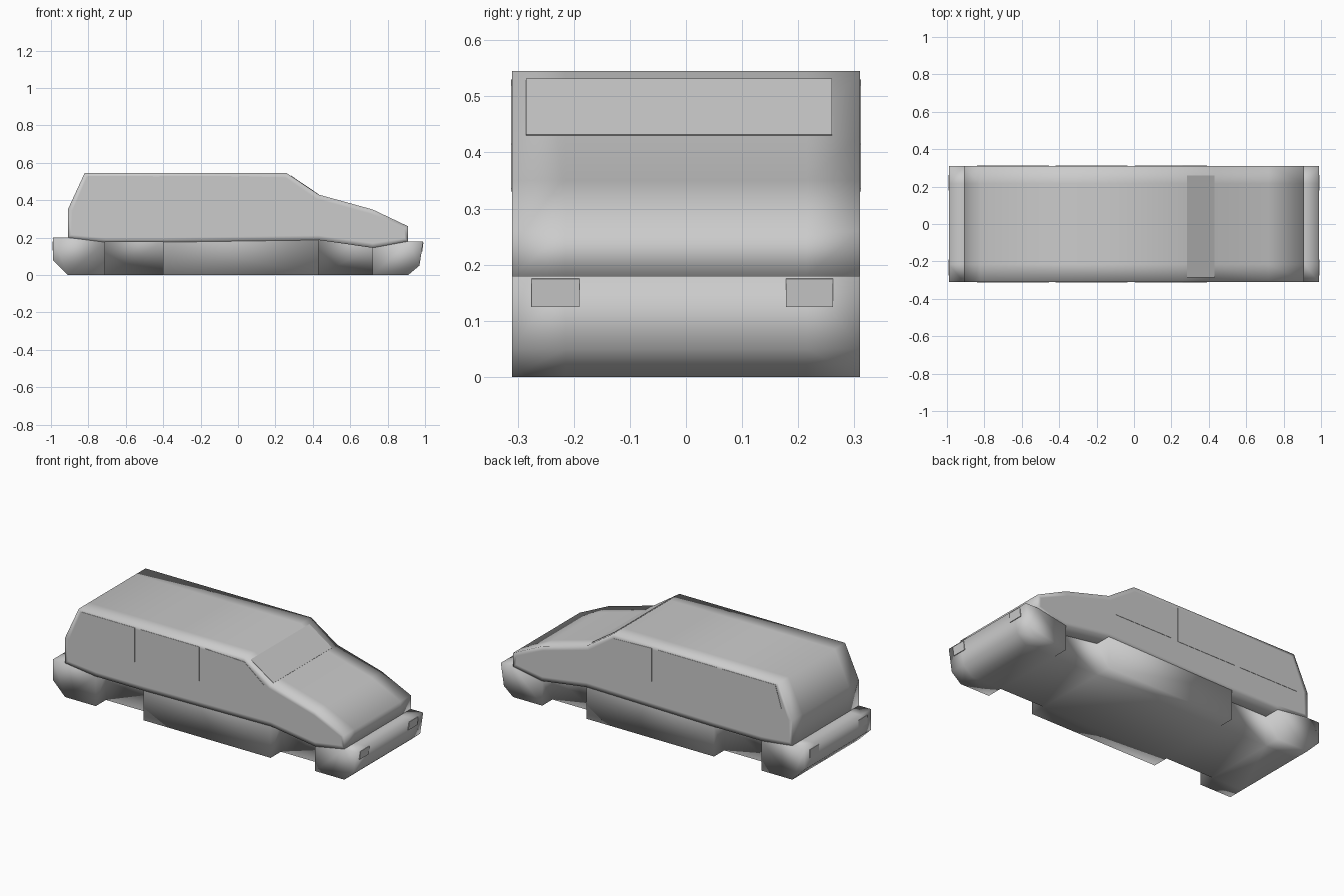
import bpy, bmesh
from mathutils import Vector

if "Cube" in bpy.data.objects:
    bpy.data.objects.remove(bpy.data.objects["Cube"])

W, IN = 0.31, 0.215          # half width, and inner loop / wheel-well depth
YS = (-W, -IN, IN, W)


class Shell:
    """Collects faces that share welded vertices, then makes one object."""
    def __init__(self):
        self.bm, self.cache = bmesh.new(), {}

    def v(self, x, y, z):
        key = (round(x, 4), round(y, 4), round(z, 4))
        if key not in self.cache:
            self.cache[key] = self.bm.verts.new(key)
        return self.cache[key]

    def face(self, pts):
        return self.bm.faces.new([self.v(*p) for p in pts])

    def strip(self, path, y0, y1):
        for (xa, za), (xb, zb) in zip(path, path[1:]):
            self.face([(xa, y0, za), (xb, y0, zb), (xb, y1, zb), (xa, y1, za)])

    def panel(self, profile, y):
        return self.face([(x, y, z) for x, z in profile])

    def finish(self, name, smooth=True):
        bmesh.ops.recalc_face_normals(self.bm, faces=self.bm.faces[:])
        for f in self.bm.faces:
            f.smooth = smooth
        me = bpy.data.meshes.new(name)
        self.bm.to_mesh(me)
        self.bm.free()
        ob = bpy.data.objects.new(name, me)
        bpy.context.collection.objects.link(ob)
        return ob


# seam where the upper body meets the bumpers, wells and sills
seam = [(-.91, .2), (-.71, .175), (-.40, .175), (.43, .187), (.72, .145), (.91, .18)]
roofline = [(.91, .26), (.72, .35), (.43, .43), (.26, .545), (-.82, .545), (-.91, .35)]

# upper body: side profile extruded across, caps inset for soft shading
upper = Shell()
outline = seam + roofline
for ya, yb in zip(YS, YS[1:]):
    upper.strip(outline + outline[:1], ya, yb)
caps = [upper.panel(outline, y) for y in (-W, W)]
upper.bm.normal_update()
for cap in caps:
    bmesh.ops.inset_region(upper.bm, faces=[cap], thickness=0.025)
upper.finish("upper_body")

# lower body: bumpers and sills at full width, wheel wells cut in from the sides
rear = [(-.91, .2), (-.99, .2), (-.99, .08), (-.91, 0), (-.71, 0)]
front = [(.72, 0), (.91, 0), (.97, .05), (.99, .18), (.91, .18)]
sill = [(-.40, 0), (.43, 0)]
lower = Shell()
lower.strip(rear + sill + front, -IN, IN)
for s in (-1, 1):
    yo, yi = s * W, s * IN
    lower.strip(rear + [seam[1]], yo, yi)
    lower.strip([seam[2]] + sill + [seam[3]], yo, yi)
    lower.strip([seam[4]] + front, yo, yi)
    lower.panel(rear + [seam[1]], yo)
    lower.panel([seam[2]] + sill + [seam[3]], yo)
    lower.panel([seam[4]] + front, yo)
    lower.panel([rear[-1], sill[0], seam[2], seam[1]], yi)
    lower.panel([sill[1], front[0], seam[4], seam[3]], yi)
lower.finish("lower_body")

# side windows on both sides
windows = {
    "rear_side_window": [(-.84, .33), (-.84, .40), (-.80, .53), (-.455, .53), (-.455, .33)],
    "middle_side_window": [(-.42, .33), (-.42, .53), (-.035, .53), (-.035, .33)],
    "front_side_window": [(.005, .335), (.005, .53), (.26, .52), (.39, .415), (.39, .335)],
}
for name, prof in windows.items():
    for s, side in ((-1, "right"), (1, "left")):
        sh = Shell()
        y0, y1 = s * (W - .004), s * (W + .002)
        sh.strip(prof + prof[:1], y0, y1)
        sh.panel(prof, y0)
        sh.panel(prof, y1)
        sh.finish(f"{name}_{side}", False)


def plate(name, a, b, y0, y1, lift):
    """Thin plate across y, between profile points a and b, pushed out by lift."""
    sh = Shell()
    prof = []
    for k in (-.004, lift):
        prof.append([(p[0] + k * n[0], p[1] + k * n[1]) for p in (a, b)
                     for n in [Vector((b[1] - a[1], a[0] - b[0])).normalized()]])
    loop = prof[0] + prof[1][::-1]
    sh.strip(loop + loop[:1], y0, y1)
    sh.panel(loop, y0)
    sh.panel(loop, y1)
    sh.finish(name, False)


# windscreen lying on the sloped front of the cabin
plate("windscreen", (.43, .43), (.282, .53), -.285, .26, .002)

# head and tail lights on the bumpers
for y0, y1, side in ((-.275, -.19, "right"), (.178, .262, "left")):
    plate(f"headlight_{side}", (.984, .125), (.9895, .175), y0, y1, .002)
    plate(f"tail_light_{side}", (-.99, .18), (-.99, .13), y0, y1, .002)
